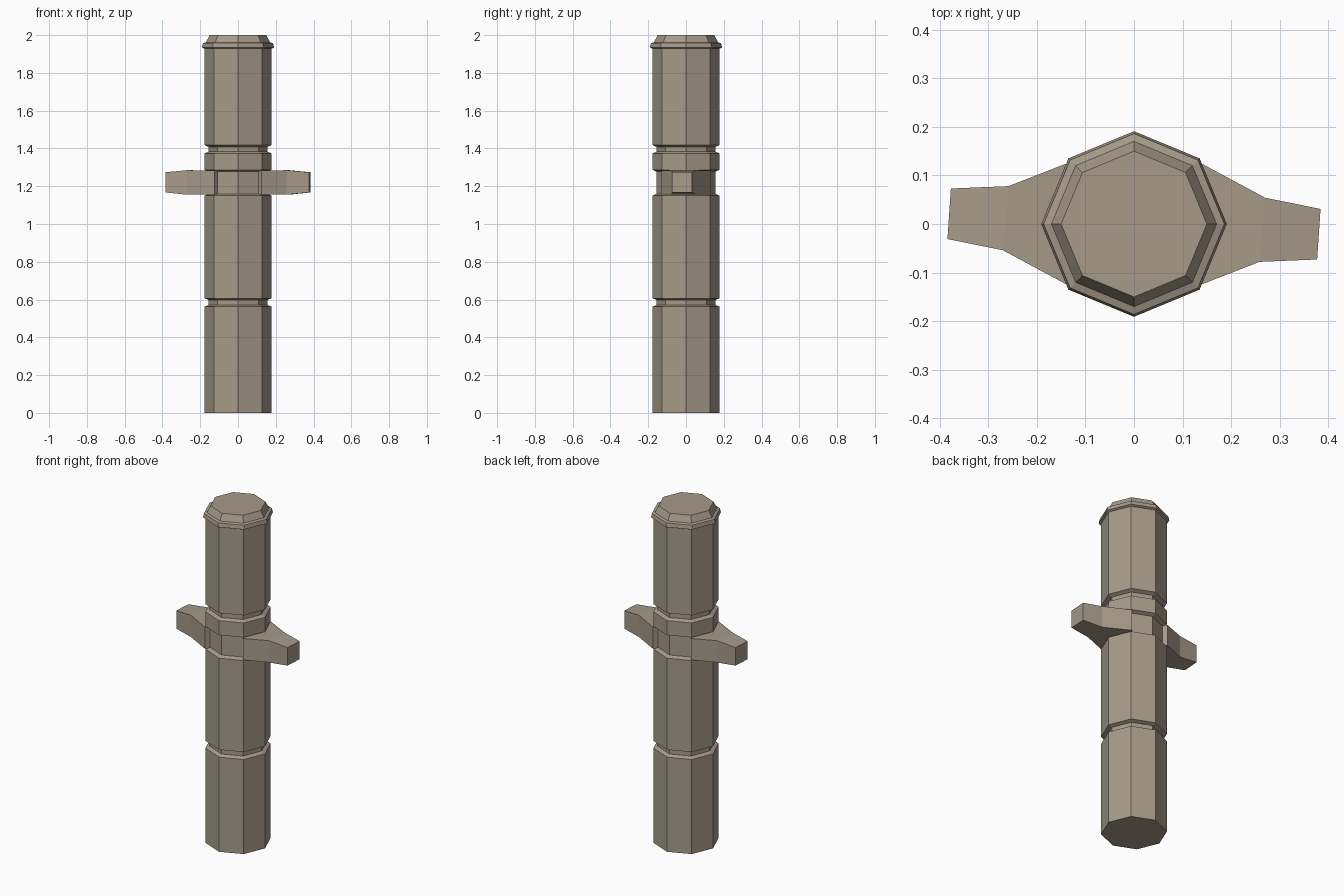
import bpy
import bmesh
from math import cos, sin, pi

cube = bpy.data.objects.get("Cube")
if cube:
    bpy.data.objects.remove(cube, do_unlink=True)

stone = bpy.data.materials.new("warm grey")
stone.use_nodes = True
colour = (0.38, 0.327, 0.252, 1)
stone.diffuse_color = colour
stone.node_tree.nodes["Principled BSDF"].inputs["Base Color"].default_value = colour


def finish(name, bm):
    bmesh.ops.recalc_face_normals(bm, faces=bm.faces)
    mesh = bpy.data.meshes.new(name)
    bm.to_mesh(mesh)
    bm.free()
    mesh.materials.append(stone)
    obj = bpy.data.objects.new(name, mesh)
    bpy.context.collection.objects.link(obj)
    return obj


def loft(name, rings):
    """Skin a stack of equal-sized point rings and cap both ends."""
    bm = bmesh.new()
    loops = [[bm.verts.new(p) for p in ring] for ring in rings]
    n = len(loops[0])
    for low, high in zip(loops, loops[1:]):
        for i in range(n):
            j = (i + 1) % n
            bm.faces.new((low[i], low[j], high[j], high[i]))
    bm.faces.new(loops[0])
    bm.faces.new(loops[-1])
    return finish(name, bm)


def octagon(r, z):
    return [(r * cos(k * pi / 4), r * sin(k * pi / 4), z) for k in range(8)]


# Eight-sided shaft with two narrow grooves, a wide guard recess and a cap
R, G = 0.178, 0.155
profile = [(R, 0), (R, 0.562), (G, 0.572), (G, 0.598), (R, 0.606),
           (R, 1.15), (G, 1.16), (G, 1.277), (R, 1.287),
           (R, 1.373), (G, 1.383), (G, 1.408), (R, 1.418),
           (R, 1.928), (0.191, 1.934), (0.186, 1.957),
           (0.17, 1.962), (0.15, 2.0)]
loft("shaft", [octagon(r, z) for r, z in profile])

# Guard arms: cross-sections as x front, x back, y front, y back, z low, z high
sections = [(0.10, 0.10, -0.10, 0.10, 1.155, 1.282),
            (0.125, 0.125, -0.13, 0.132, 1.155, 1.282),
            (0.258, 0.27, -0.078, 0.054, 1.155, 1.285),
            (0.377, 0.384, -0.073, 0.031, 1.167, 1.274)]
for name, s in (("guard_left", 1), ("guard_right", -1)):
    loft(name, [[(s * xf, s * yf, lo), (s * xb, s * yb, lo),
                 (s * xb, s * yb, hi), (s * xf, s * yf, hi)]
                for xf, xb, yf, yb, lo, hi in sections])
